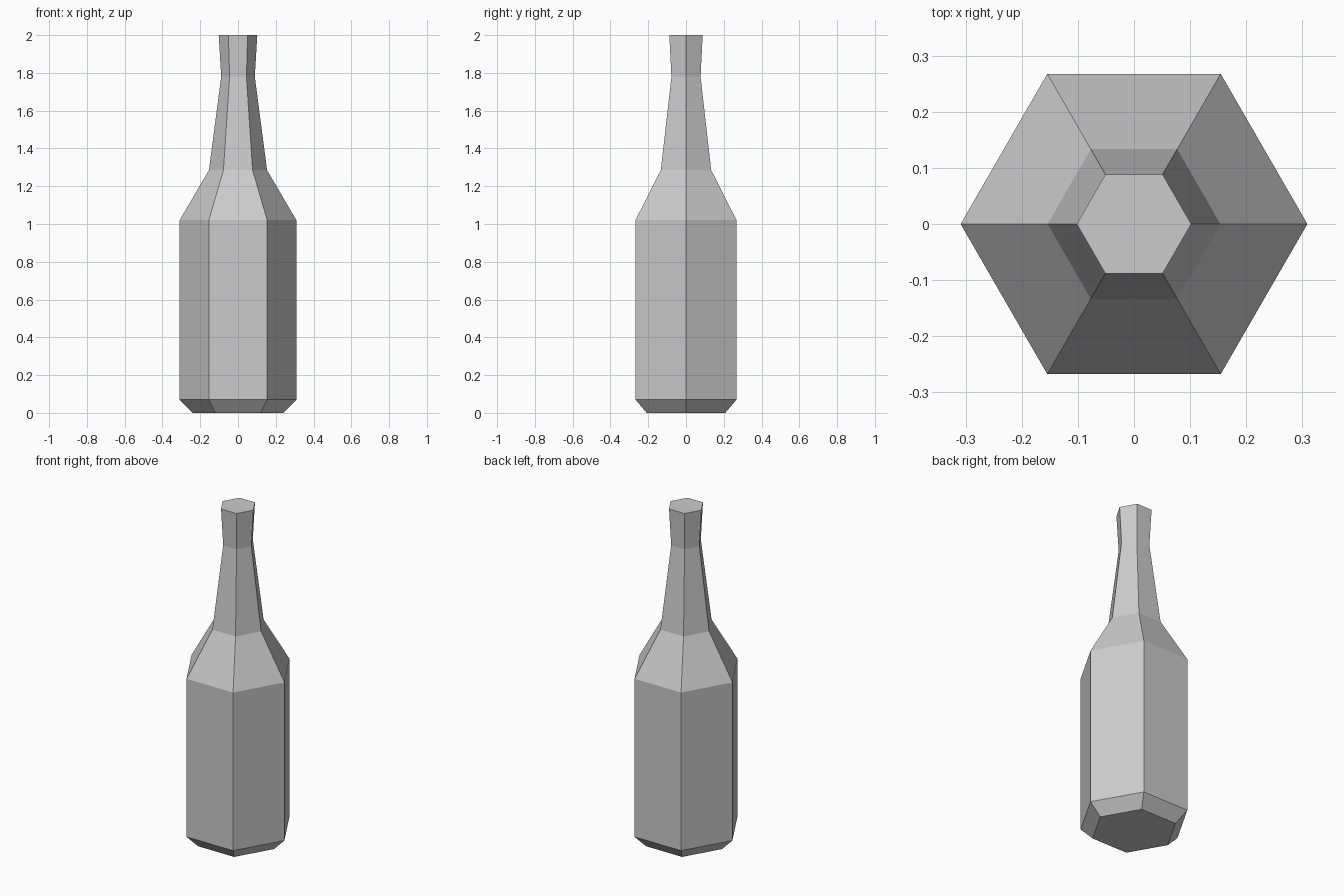
import bpy, bmesh, math

if "Cube" in bpy.data.objects:
    bpy.data.objects.remove(bpy.data.objects["Cube"])

SIDES = 6
# (radius, height) profile from base to mouth
PROFILE = [(0.24, 0.0), (0.309, 0.07), (0.309, 1.02),
           (0.154, 1.285), (0.089, 1.78), (0.102, 2.0)]

bm = bmesh.new()

# Hexagonal rings with a corner on the x axis
rings = [[bm.verts.new((r * math.cos(math.tau * i / SIDES),
                        r * math.sin(math.tau * i / SIDES), z))
          for i in range(SIDES)] for r, z in PROFILE]

# Side walls
for low, high in zip(rings, rings[1:]):
    for i in range(SIDES):
        j = (i + 1) % SIDES
        bm.faces.new((low[i], low[j], high[j], high[i]))

# Base and mouth caps
bm.faces.new(rings[0][::-1])
bm.faces.new(rings[-1])

mesh = bpy.data.meshes.new("bottle")
bm.to_mesh(mesh)
bm.free()
bpy.context.collection.objects.link(bpy.data.objects.new("bottle", mesh))
